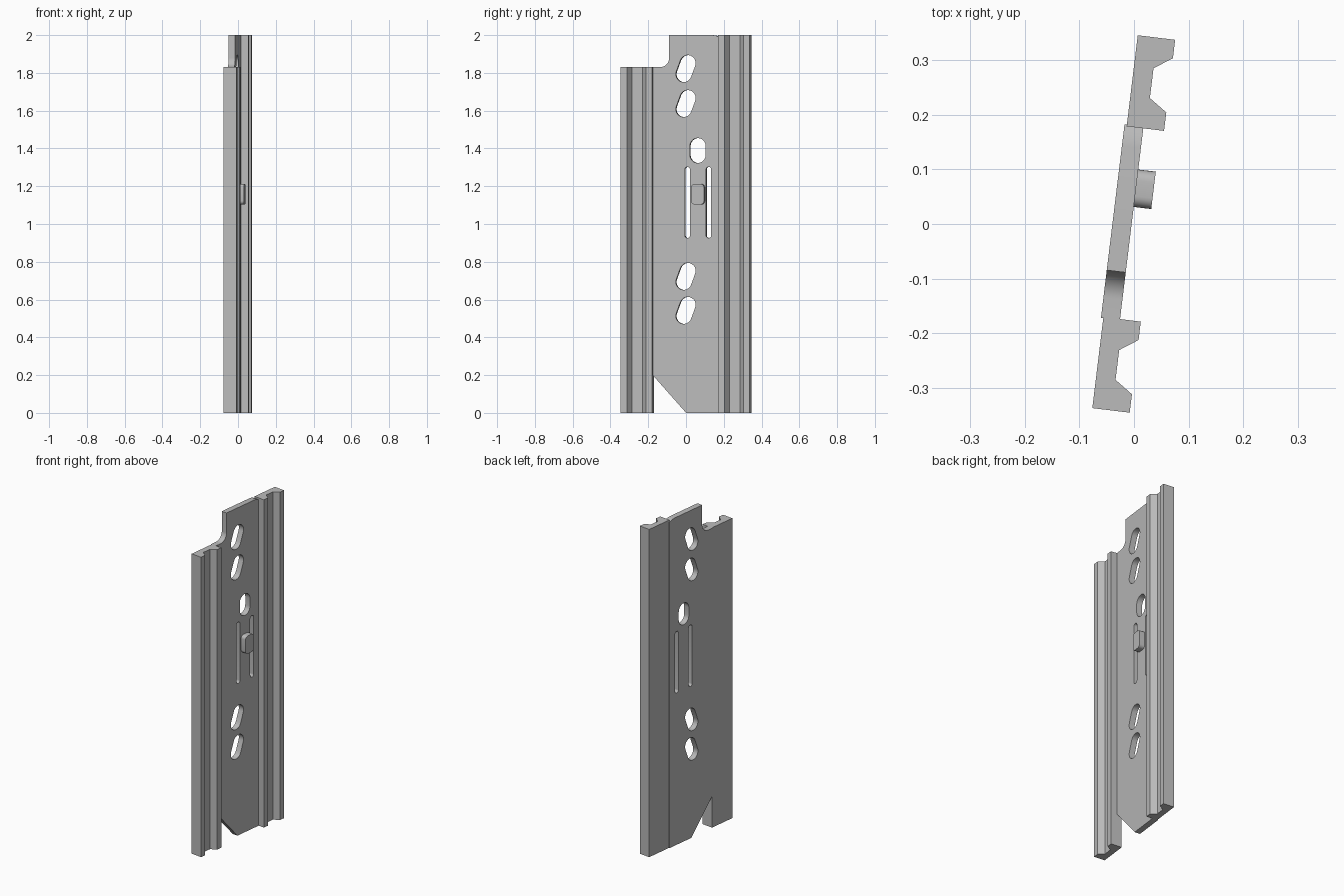
import bpy, bmesh, math
from mathutils import Matrix

if "Cube" in bpy.data.objects:
    bpy.data.objects.remove(bpy.data.objects["Cube"])

TILT = Matrix.Rotation(math.radians(-6.95), 4, 'Z')   # whole part leans in plan

grey = bpy.data.materials.new("grey metal")
grey.diffuse_color = (0.5, 0.5, 0.5, 1)
grey.use_nodes = True
grey.node_tree.nodes["Principled BSDF"].inputs["Base Color"].default_value = grey.diffuse_color


def prisms(name, outlines, axis, lo, hi):
    """Extrude closed 2D outlines: axis 'X' takes (y, z), axis 'Z' takes (x, y)."""
    bm = bmesh.new()
    for pts in outlines:
        rings = []
        for h in (lo, hi):
            rings.append([bm.verts.new((h, a, b) if axis == 'X' else (a, b, h)) for a, b in pts])
        n = len(pts)
        bm.faces.new(rings[0])
        bm.faces.new(rings[1])
        for i in range(n):
            j = (i + 1) % n
            bm.faces.new((rings[0][i], rings[0][j], rings[1][j], rings[1][i]))
    bmesh.ops.recalc_face_normals(bm, faces=bm.faces)
    me = bpy.data.meshes.new(name)
    bm.to_mesh(me)
    bm.free()
    me.materials.append(grey)
    ob = bpy.data.objects.new(name, me)
    bpy.context.collection.objects.link(ob)
    ob.matrix_world = TILT
    return ob


def arc(cx, cy, r, a0, a1, n=12):
    return [(cx + r * math.cos(math.radians(a0 + (a1 - a0) * i / n)),
             cy + r * math.sin(math.radians(a0 + (a1 - a0) * i / n))) for i in range(n + 1)]


def slot(y0, z0, y1, z1, r):
    """Rounded slot from the lower centre to the upper centre."""
    a = math.degrees(math.atan2(z1 - z0, y1 - y0))
    return arc(y1, z1, r, a - 90, a + 90) + arc(y0, z0, r, a + 90, a + 270)


def combine(target, other, operation):
    m = target.modifiers.new(operation.lower(), 'BOOLEAN')
    m.operation, m.solver, m.object = operation, 'EXACT', other
    bpy.context.view_layer.objects.active = target
    bpy.ops.object.modifier_apply(modifier=m.name)
    bpy.data.objects.remove(other)


# Centre plate: sloped lower corner, filleted upper notch, eased rear corner
outline = [(0.0, 0), (0.179, 0), (0.179, 1.988), (0.16, 1.997), (0.14, 2.0), (-0.09, 2.0)]
outline += arc(-0.14, 1.88, 0.05, 0, -90) + [(-0.178, 1.83), (-0.178, 0.2)]
plate = prisms("slotted_plate", [outline], 'X', -0.0393, -0.0043)

# Slanted screw slots, one upright slot and two spring slits
holes = [slot(-0.013, z + 0.042, 0.009, z + 0.101, 0.042) for z in (1.751, 1.566, 0.651, 0.471)]
holes.append(slot(0.062, 1.365, 0.062, 1.413, 0.042))
holes += [slot(y, 0.94, y, 1.288, 0.014) for y in (0.007, 0.12)]
cutter = prisms("slot_cutter", holes, 'X', -0.1, 0.1)
cutter.hide_render = True
combine(plate, cutter, 'DIFFERENCE')

# Grooved rails along both edges, mirrored across the plate
profile = [(-0.035, 0.344), (0.034, 0.344), (0.034, 0.310), (0.001, 0.2875),
           (0.001, 0.2325), (0.034, 0.210), (0.034, 0.176), (-0.035, 0.176)]
rear_rail = prisms("rear_rail", [profile], 'Z', 0, 2.0)
front_rail = prisms("front_rail", [[(x, -y) for x, y in profile]], 'Z', 0, 1.83)

# Latch peg on the spring tongue
y0, y1, z0, z1, r = 0.031, 0.100, 1.103, 1.212, 0.02
rounded = (arc(y1 - r, z1 - r, r, 0, 90, 6) + arc(y0 + r, z1 - r, r, 90, 180, 6)
           + arc(y0 + r, z0 + r, r, 180, 270, 6) + arc(y1 - r, z0 + r, r, 270, 360, 6))
peg = prisms("latch_peg", [rounded], 'X', -0.01, 0.028)

# Fuse into one solid
for part in (rear_rail, front_rail, peg):
    combine(plate, part, 'UNION')
plate.name = "mounting_rail"

bpy.ops.object.select_all(action='DESELECT')
plate.select_set(True)
bpy.context.view_layer.objects.active = plate
bpy.ops.object.shade_smooth_by_angle(angle=math.radians(25))
